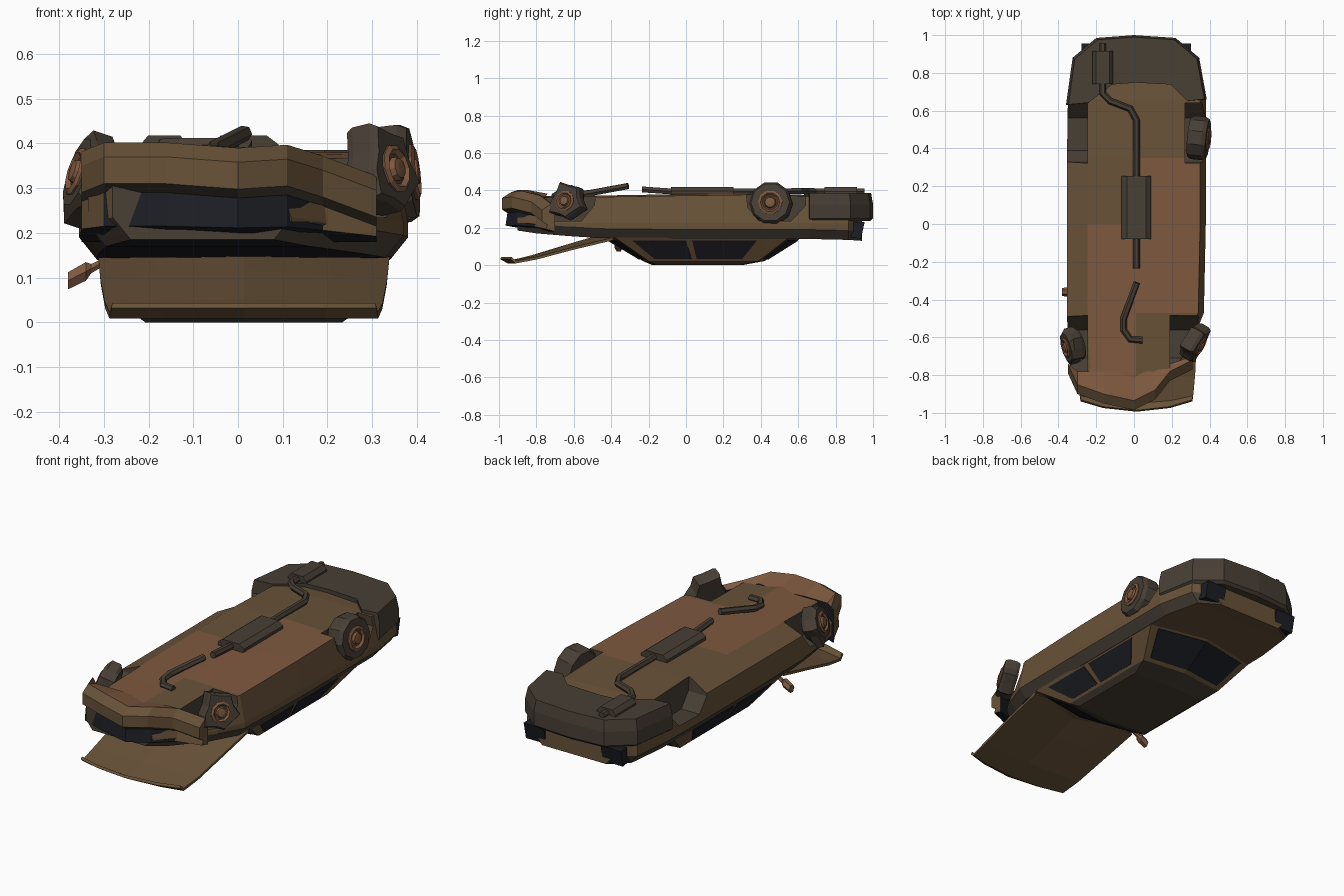
import bpy, bmesh, math
from mathutils import Vector

if "Cube" in bpy.data.objects:
    bpy.data.objects.remove(bpy.data.objects["Cube"])


def mat(name, c):
    m = bpy.data.materials.new(name)
    m.diffuse_color = (*c, 1)
    m.use_nodes = True
    m.node_tree.nodes["Principled BSDF"].inputs["Base Color"].default_value = m.diffuse_color
    return m


RUST = mat("rust", (0.21, 0.10, 0.05))
BROWN = mat("brown", (0.14, 0.085, 0.04))
DARK = mat("soot", (0.065, 0.05, 0.036))
BLACK = mat("burnt_black", (0.012, 0.013, 0.018))
MATS = [BROWN, RUST, DARK, BLACK]


def build(name, verts, faces, base=0, pick=None):
    """Mesh object; pick maps face number to a material index."""
    me = bpy.data.meshes.new(name)
    me.from_pydata([tuple(v) for v in verts], [], faces)
    for m in MATS:
        me.materials.append(m)
    for i, p in enumerate(me.polygons):
        p.material_index = pick(i) if pick else base
    bm = bmesh.new()
    bm.from_mesh(me)
    bmesh.ops.recalc_face_normals(bm, faces=bm.faces)
    bm.to_mesh(me)
    bm.free()
    ob = bpy.data.objects.new(name, me)
    bpy.context.collection.objects.link(ob)
    return ob


def loft(name, rings, base=0, pick=None, caps=True):
    """Skin closed rings; face number = ring * points + segment, caps last."""
    n = len(rings[0])
    faces = [(i * n + j, i * n + (j + 1) % n, (i + 1) * n + (j + 1) % n, (i + 1) * n + j)
             for i in range(len(rings) - 1) for j in range(n)]
    if caps:
        faces += [tuple(range(n))[::-1], tuple(range((len(rings) - 1) * n, len(rings) * n))]
    return build(name, [v for r in rings for v in r], faces, base, pick)


def prism(name, yz, x0, x1, base=0):
    return loft(name, [[(x, y, z) for y, z in yz] for x in (x0, x1)], base)


# Overturned body tub: y, left, right, floor height, belt height
stations = [(-0.90, -0.28, 0.12, 0.365, 0.185), (-0.80, -0.335, 0.20, 0.37, 0.17),
            (-0.62, -0.35, 0.31, 0.37, 0.155), (-0.47, -0.355, 0.37, 0.372, 0.145),
            (0.0, -0.355, 0.38, 0.38, 0.14), (0.35, -0.355, 0.38, 0.385, 0.14),
            (0.66, -0.35, 0.38, 0.375, 0.14), (0.87, -0.32, 0.34, 0.35, 0.135),
            (0.94, -0.22, 0.24, 0.34, 0.13)]
rings = []
for y, l, r, t, b in stations:
    rings.append([(l + .04, y, b), (l, y, b + .05), (l, y, .325), (l * .69, y, t), (.01, y, t),
                  (r - .03, y, t - .008), (r, y, .225), (r, y, b + .05), (r - .04, y, b)])
n_sec = 9


def body_mat(i):
    ring, seg = divmod(i, n_sec)
    if ring < 3 and seg == 8:
        return 3
    if seg == 3:
        return 1 if ring < 4 else 0
    if seg == 4:
        return 1 if 2 < ring < 5 else 0
    return 2 if seg in (0, 7) else 0


body = loft("body_tub", rings, pick=body_mat)

# Wheel arch cuts
rear_arch = [(.31, .5), (.33, .31), (.39, .235), (.56, .235), (.64, .32), (.64, .5)]
front_arch = [(-.80, .5), (-.78, .30), (-.71, .235), (-.56, .235), (-.49, .32), (-.47, .5)]
for nm, prof, xa, xb in [("rear_right", rear_arch, .27, .5), ("rear_left", rear_arch, -.5, -.245),
                         ("front_right", front_arch, .19, .5), ("front_left", front_arch, -.5, -.245)]:
    cut = prism(nm + "_arch_cutter", prof, xa, xb, 2)
    cut.hide_render = True
    cut.hide_viewport = False
    cut.display_type = 'WIRE'
    mod = body.modifiers.new(nm, 'BOOLEAN')
    mod.object = cut
    mod.operation = 'DIFFERENCE'
    mod.solver = 'EXACT'

# Crumpled nose: x, front y, back y, height shift
cols = [(-.35, -.79, -.76, -.02), (-.30, -.90, -.78, 0), (-.16, -.95, -.78, 0), (0, -.985, -.78, -.012),
        (.11, -.93, -.78, -.005), (.19, -.83, -.74, -.03), (.31, -.77, -.70, -.075)]
rings = [[(x, yb, .375 + d), (x, yf + .05, .402 + d), (x, yf, .37 + d), (x, yf, .31 + d),
          (x, yf + .03, .29 + d), (x, yf + .02, .215 + d * .3), (x, yb, .18)] for x, yf, yb, d in cols]
nose_m = [1, 0, 0, 2, 3, 3, 3]
loft("crumpled_nose", rings,
     pick=lambda i: 0 if i >= 42 or (i % 7 == 4 and i // 7 in (0, 5)) else nose_m[i % 7])

# Rear bumper wrapped around the tail
outline = [(-.36, .63), (-.325, .88), (-.2, .985), (0, 1.0), (.22, .985), (.345, .88), (.385, .66),
           (.29, .65), (.2, .74), (.01, .75), (-.12, .74), (-.25, .64)]
def bumper_ring(s, z, dz=0):
    return [(.012 + (x - .012) * s, .7 + (y - .7) * s, z) for x, y in outline]
loft("rear_bumper", [bumper_ring(.95, .235), bumper_ring(1, .25), bumper_ring(1, .325),
                     bumper_ring(.965, .385)], 2)
for s in (-1, 1):
    prism_x = (.012 + s * .17, .012 + s * .29)
    prism("tail_lamp", [(.88, .15), (.935, .14), (.955, .23), (.88, .23)], *prism_x, 3)

# Cabin, roof resting on the ground
cx = .013
belt = [(-.33, -.38), (0, -.44), (.33, -.38), (.33, .55), (0, .62), (-.33, .55)]
roof = [(-.25, -.20), (0, -.23), (.25, -.20), (.25, .39), (0, .42), (-.25, .39)]
flat = [(-.22, -.16), (0, -.18), (.22, -.16), (.22, .29), (0, .30), (-.22, .29)]
cabin = [[Vector((x + cx, y, z)) for x, y in r] for r, z in ((belt, .148), (roof, .022), (flat, 0.0))]
loft("cabin", cabin, pick=lambda i: 0 if i < 6 else 2)


def pane(name, quad, u0, u1, v0=.12, v1=.9, skew=0):
    """Dark glass panel on a cabin side; u runs along it, v toward the roof."""
    a, b, c, d = quad
    at = lambda u, v: a.lerp(b, u).lerp(d.lerp(c, u), v)
    p = [at(u0, v0), at(u1, v0), at(u1 + skew, v1), at(u0 + skew, v1)]
    nrm = (p[1] - p[0]).cross(p[3] - p[0]).normalized()
    mid = sum(p, Vector()) / 4
    if nrm.dot(mid - Vector((cx, .1, .09))) < 0:
        nrm.negate()
    build(name, [v + nrm * o for o in (-.004, .004) for v in p],
          [(3, 2, 1, 0), (4, 5, 6, 7)] + [(i, (i + 1) % 4, (i + 1) % 4 + 4, i + 4) for i in range(4)], 3)


for a, b, nm in [(2, 3, "right"), (5, 0, "left")]:
    ends = (a, b) if nm == "right" else (b, a)
    q = [cabin[0][ends[0]], cabin[0][ends[1]], cabin[1][ends[1]], cabin[1][ends[0]]]
    pane(nm + "_front_window", q, .08, .40)
    pane(nm + "_rear_window", q, .44, .83)
for nm, a, b in [("windscreen", 0, 1), ("windscreen", 1, 2), ("back_window", 3, 4), ("back_window", 4, 5)]:
    q = [cabin[0][a], cabin[0][b], cabin[1][b], cabin[1][a]]
    lo, hi = (.14, 1) if a in (0, 3) else (0, .86)
    pane(nm, q, lo, hi)

# Bonnet hanging open: profile y, z, half width, centre crown
sect = [(-.39, .140, .325, .035), (-.60, .090, .32, .02), (-.80, .037, .31, .008),
        (-.91, .016, .30, 0), (-.935, .038, .295, 0)]
vs, fs = [], []
for k, (y, z, w, crown) in enumerate(sect):
    bow = .055 * k / 4
    for u in (-1, -.6, 0, .6, 1):
        vs.append((cx + u * w, y - bow * (1 - u * u), z + crown * (1 - abs(u))))
fs = [(k * 5 + j, k * 5 + j + 1, k * 5 + j + 6, k * 5 + j + 5) for k in range(4) for j in range(4)]
bonnet = build("hanging_bonnet", vs, fs, 0)
sol = bonnet.modifiers.new("thickness", 'SOLIDIFY')
sol.thickness = .014
sol.offset = 0

# Wing mirror, left side only
loft("wing_mirror", [[(-.30 - t * .08, -.36 + s * math.cos(a), .135 - t * .042 + s * math.sin(a))
                      for a in [math.pi / 3 * k for k in range(6)]]
                     for t, s in [(0, .010), (.35, .012), (.5, .024), (1, .022)]], 1)


# Wheels: turned profiles around a tilted axle
def turned(name, loc, axis, prof, jag, base):
    ax = Vector(axis).normalized()
    u = ax.cross(Vector((0, 0, 1))).normalized()
    v = u.cross(ax)
    n = len(jag)
    loft(name, [[Vector(loc) + ax * o + (u * math.cos(2 * math.pi * k / n) + v * math.sin(2 * math.pi * k / n))
                 * r * (1 + (jag[k] - 1) * (r > .085)) for k in range(n)] for r, o in prof], base)


def wheel(name, loc, axis, r, w, jag, rim_r=.065):
    turned(name + "_tyre", loc, axis, [(r * .6, -w), (r * .92, -w), (r, -w * .6), (r, w * .5),
                                       (r * .9, w * .9), (rim_r, w * .9)], jag, 2)
    turned(name + "_rim", loc, axis, [(rim_r, w * .7), (rim_r, w), (rim_r * .8, w + .006), (rim_r * .65, w * .9),
                                      (rim_r * .5, w * .9), (rim_r * .42, w + .008), (.012, w + .01)], [1] * 10, 1)


wheel("rear_right_wheel", (.345, .455, .33), (1, -.1, .12), .115, .052, [1] * 10)
wheel("front_right_wheel", (.32, -.63, .335), (.8, -.45, .2), .095, .042,
      [1.0, .85, 1.25, .95, 1.1, .85, 1.2, .9, 1.0, .85, 1.2], .056)
wheel("front_left_wheel", (-.325, -.645, .325), (-.9, -.25, .3), .09, .042,
      [1.1, .85, 1.2, .9, 1.0, .85, 1.3, .95, 1.35, .85], .056)


# Exhaust line
def pipe(name, pts, r=.018):
    cu = bpy.data.curves.new(name, 'CURVE')
    cu.dimensions = '3D'
    cu.bevel_depth = r
    cu.bevel_resolution = 1
    cu.use_fill_caps = True
    sp = cu.splines.new('POLY')
    sp.use_smooth = False
    sp.points.add(len(pts) - 1)
    for p, c in zip(sp.points, pts):
        p.co = (*c, 1)
    cu.materials.append(DARK)
    bpy.context.collection.objects.link(bpy.data.objects.new(name, cu))


pipe("broken_front_pipe", [(.045, -.615, .375), (-.02, -.61, .377), (-.055, -.56, .38),
                           (-.055, -.50, .388), (.015, -.31, .423)])
pipe("middle_pipe", [(.013, -.235, .405), (.013, -.05, .392)])
pipe("rear_pipe", [(.013, .24, .395), (.013, .55, .395), (-.02, .61, .397), (-.125, .65, .397),
                   (-.165, .69, .395), (-.165, .76, .395)])
pipe("tail_pipe", [(-.165, .90, .393), (-.165, .955, .393)])


def silencer(name, x, w, y0, y1, z0, z1):
    zm = (z0 + z1) / 2
    ring = [(-w, zm - .01), (-w * .7, z0), (w * .7, z0), (w, zm - .01), (w, zm + .006),
            (w * .65, z1), (-w * .65, z1), (-w, zm + .006)]
    loft(name, [[(x + a, y, z) for a, z in ring] for y in (y0, y1)], 2)


silencer("middle_silencer", .013, .078, -.08, .255, .365, .418)
silencer("rear_silencer", -.165, .055, .74, .915, .36, .418)
